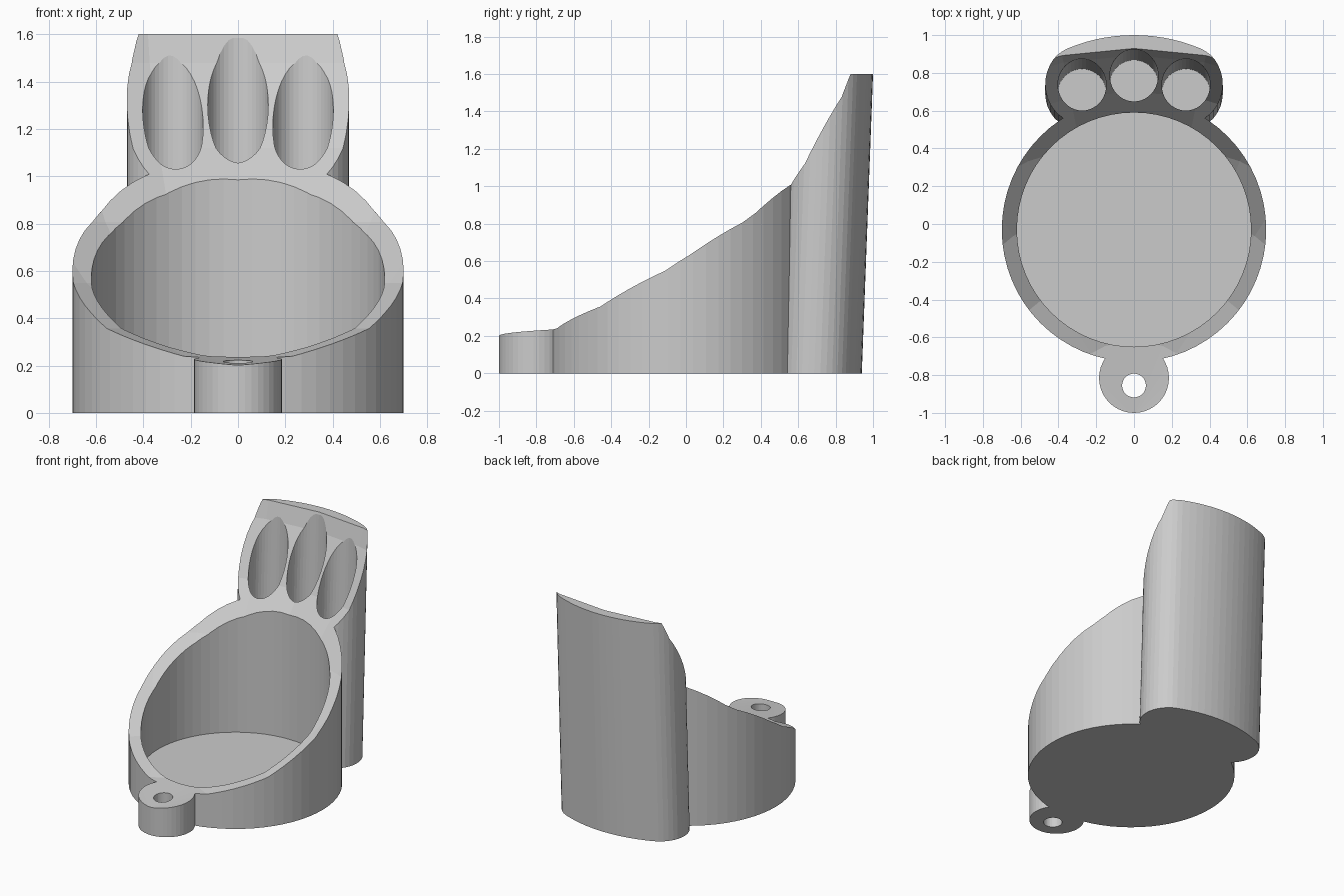
import bpy, bmesh, math

if "Cube" in bpy.data.objects:
    bpy.data.objects.remove(bpy.data.objects["Cube"])

LEAN = 0.0375   # the finger block leans back slightly as it rises
FLOOR = 0.085


def circle(cx, cy, r, n):
    return [(cx + r * math.cos(2 * math.pi * i / n),
             cy + r * math.sin(2 * math.pi * i / n)) for i in range(n)]


def arc(cx, cy, r, a0, a1, n):
    pts = []
    for i in range(n + 1):
        a = math.radians(a0 + (a1 - a0) * i / n)
        pts.append((cx + r * math.cos(a), cy + r * math.sin(a)))
    return pts


def prism(name, outline, z0, z1, lean=0.0):
    """Extrude an anticlockwise outline from z0 to z1, with an optional lean in y."""
    bm = bmesh.new()
    low = [bm.verts.new((x, y + lean * z0, z0)) for x, y in outline]
    top = [bm.verts.new((x, y + lean * z1, z1)) for x, y in outline]
    bm.faces.new(low[::-1])
    bm.faces.new(top)
    n = len(outline)
    for i in range(n):
        j = (i + 1) % n
        bm.faces.new((low[i], low[j], top[j], top[i]))
    return finish(name, bm)


def finish(name, bm):
    mesh = bpy.data.meshes.new(name)
    bm.to_mesh(mesh)
    bm.free()
    obj = bpy.data.objects.new(name, mesh)
    bpy.context.collection.objects.link(obj)
    return obj


def combine(target, tool, operation):
    mod = target.modifiers.new(operation.lower(), 'BOOLEAN')
    mod.operation = operation
    mod.solver = 'EXACT'
    mod.object = tool
    bpy.context.view_layer.update()
    deps = bpy.context.evaluated_depsgraph_get()
    mesh = bpy.data.meshes.new_from_object(target.evaluated_get(deps))
    target.modifiers.clear()
    target.data = mesh
    bpy.data.objects.remove(tool, do_unlink=True)


# Round cup body
holder = prism("paw_holder", circle(0, -0.03, 0.70, 64), 0, 1.5)

# Leaning finger block: two rounded ends joined by a shallow back arc
ex, ey, er = 0.275, 0.69, 0.195
back_r = 0.91
back_y = 0.94 - back_r
t = math.degrees(math.atan2(ey - back_y, ex))
outline = (arc(ex, ey, er, -90, t, 16)
           + arc(0, back_y, back_r, t, 180 - t, 14)[1:-1]
           + arc(-ex, ey, er, 180 - t, 270, 16))
combine(holder, prism("finger_block", outline, 0, 1.6, LEAN), 'UNION')

# Key ring lug at the front
combine(holder, prism("lug", circle(0, -0.815, 0.185, 40), 0, 0.5), 'UNION')

# Cup cavity, finger holes and lug hole
combine(holder, prism("cavity", circle(0, -0.03, 0.62, 64), FLOOR, 2), 'DIFFERENCE')
for x, y in ((-0.275, 0.69), (0, 0.737), (0.275, 0.69)):
    combine(holder, prism("finger_hole", circle(x, y, 0.128, 40), FLOOR, 2, LEAN),
            'DIFFERENCE')
combine(holder, prism("lug_hole", circle(0, -0.855, 0.063, 32), -0.5, 1), 'DIFFERENCE')

# Large faceted ball scoops the sloping top
bm = bmesh.new()
bmesh.ops.create_uvsphere(bm, u_segments=32, v_segments=16, radius=2.07)
bmesh.ops.translate(bm, verts=bm.verts, vec=(0, -1.02, 2.27))
combine(holder, finish("scoop", bm), 'DIFFERENCE')

# Single grey colour, flat faces
grey = bpy.data.materials.new("light grey")
grey.diffuse_color = (0.6, 0.6, 0.6, 1)
grey.use_nodes = True
grey.node_tree.nodes["Principled BSDF"].inputs["Base Color"].default_value = grey.diffuse_color
holder.data.materials.clear()
holder.data.materials.append(grey)
for p in holder.data.polygons:
    p.material_index = 0
    p.use_smooth = False
